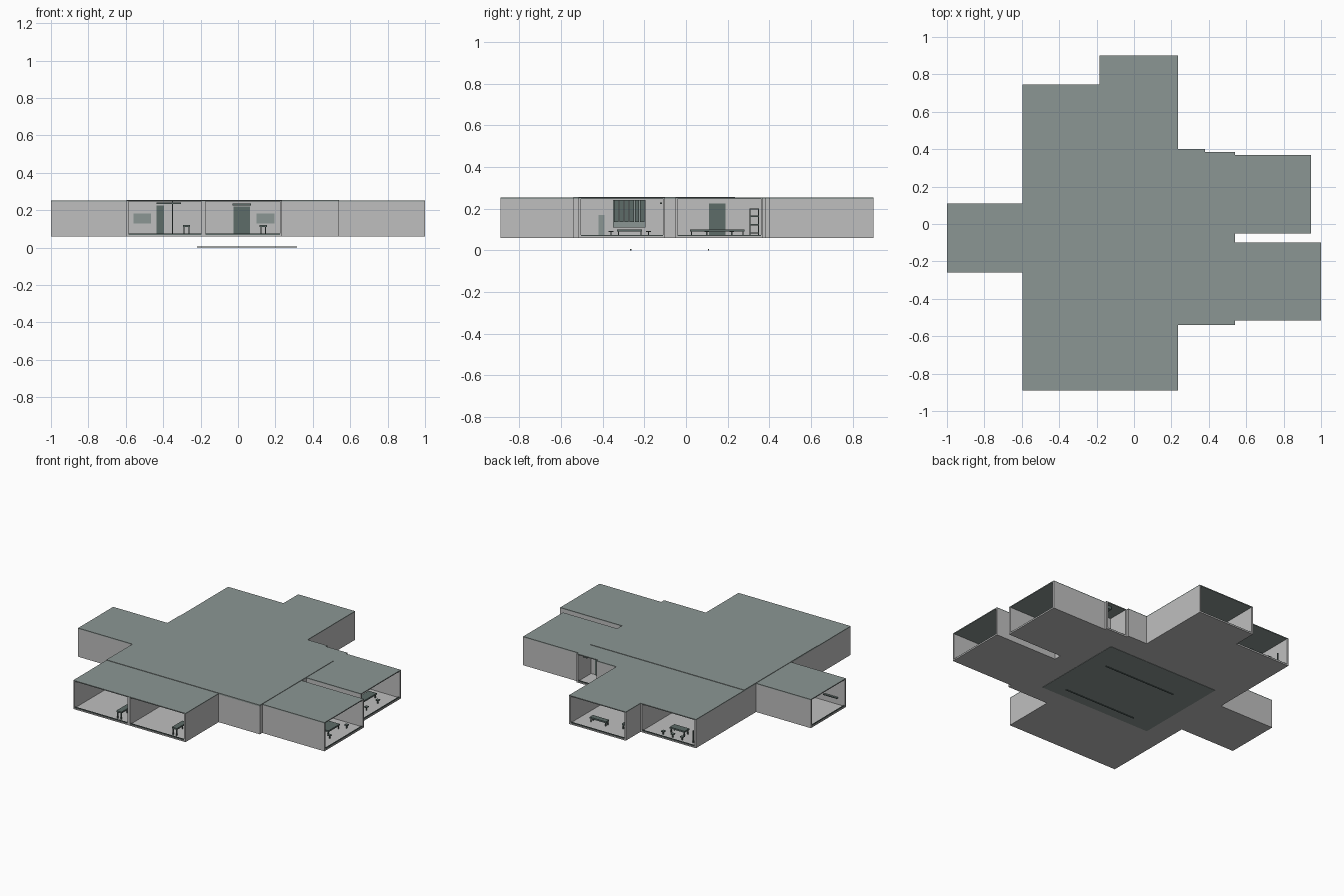
import bpy
import bmesh
from mathutils import Vector

if "Cube" in bpy.data.objects:
    bpy.data.objects.remove(bpy.data.objects["Cube"])


def material(name, r, g, b):
    m = bpy.data.materials.new(name)
    m.use_nodes = True
    m.diffuse_color = (r, g, b, 1)
    m.node_tree.nodes["Principled BSDF"].inputs["Base Color"].default_value = (r, g, b, 1)
    return m


WALL = material("light grey wall", 0.52, 0.52, 0.52)
ROOF = material("grey green roof", 0.26, 0.305, 0.295)
DARK = material("dark green grey", 0.11, 0.15, 0.14)

BASE, FLOOR, CEIL, TOP = 0.06, 0.068, 0.246, 0.252
T = 0.01  # wall thickness


def boxes(name, mat, parts):
    """One object from boxes given as (x0, x1, y0, y1, z0, z1)."""
    bm = bmesh.new()
    for x0, x1, y0, y1, z0, z1 in parts:
        lo, hi = Vector((x0, y0, z0)), Vector((x1, y1, z1))
        made = bmesh.ops.create_cube(bm, size=1)["verts"]
        bmesh.ops.scale(bm, vec=hi - lo, verts=made)
        bmesh.ops.translate(bm, vec=(lo + hi) / 2, verts=made)
    mesh = bpy.data.meshes.new(name)
    bm.to_mesh(mesh)
    bm.free()
    mesh.materials.append(mat)
    ob = bpy.data.objects.new(name, mesh)
    bpy.context.scene.collection.objects.link(ob)
    return ob


def room(name, x0, x1, y0, y1, opening, top=TOP):
    """Floor, walls and roof, with one end left open."""
    sides = {
        "west": (x0, x0 + T, y0, y1), "east": (x1 - T, x1, y0, y1),
        "south": (x0, x1, y0, y0 + T), "north": (x0, x1, y1 - T, y1),
    }
    lips = {
        "west": (x0 + 0.004, x0 + 0.01, y0 + T, y1 - T),
        "east": (x1 - 0.01, x1 - 0.004, y0 + T, y1 - T),
        "south": (x0 + T, x1 - T, y0 + 0.004, y0 + 0.01),
        "north": (x0 + T, x1 - T, y1 - 0.01, y1 - 0.004),
    }
    parts = [(x0, x1, y0, y1, BASE, FLOOR)]
    parts += [s + (FLOOR, CEIL) for k, s in sides.items() if k != opening]
    boxes(name + "_shell", WALL, parts)
    boxes(name + "_roof", ROOF, [(x0, x1, y0, y1, CEIL, top)])
    if opening:
        boxes(name + "_sill", DARK, [lips[opening] + (FLOOR, FLOOR + 0.006)])


def table(name, x, y, sx, sy, top=0.105):
    """Slab top on four legs, centred on x and y."""
    leg = 0.006
    parts = [(x - sx / 2, x + sx / 2, y - sy / 2, y + sy / 2, top - 0.01, top)]
    for i in (-1, 1):
        for j in (-1, 1):
            cx, cy = x + i * (sx / 2 - leg), y + j * (sy / 2 - leg)
            parts.append((cx - leg / 2, cx + leg / 2, cy - leg / 2, cy + leg / 2, FLOOR, top - 0.01))
    boxes(name, DARK, parts)


def stool(name, x, y):
    boxes(name, DARK, [
        (x - 0.011, x + 0.011, y - 0.011, y + 0.011, 0.088, 0.093),
        (x - 0.003, x + 0.003, y - 0.003, y + 0.003, FLOOR, 0.088)])


# Rooms around the core
W, M, E, C = -0.595, -0.185, 0.235, 0.54
room("front_right_room", W, M, -0.89, -0.54, "south")
room("front_left_room", M, E, -0.89, -0.54, "south")
room("left_front_room", C, 1.0, -0.515, -0.10, "east")
room("left_back_room", C, 0.945, -0.05, 0.37, "east")
room("right_room", -1.0, W, -0.26, 0.11, "west")
room("back_right_room", W, M, 0.235, 0.745, "north")
room("back_left_room", M, E, 0.235, 0.90, "north")
room("core", W, C, -0.54, 0.235, None, 0.255)

# Entrance between the back and left rooms
room("entrance", 0.38, C, 0.235, 0.385, "north")
room("entrance_store", E, 0.38, 0.235, 0.40, None)
boxes("entrance_lamp", DARK, [(0.48, 0.51, 0.33, 0.36, 0.225, CEIL)])
boxes("entrance_door", DARK, [(0.42, 0.50, 0.245, 0.249, FLOOR, 0.22)])

# Underside panel and ground rails
boxes("underside_panel", ROOF, [(-0.445, 0.38, -0.41, 0.235, BASE - 0.002, BASE + 0.002)])
boxes("ground_rails", DARK, [(-0.22, 0.315, y - 0.003, y + 0.003, 0, 0.007) for y in (-0.265, 0.108)])

# Doors, windows and fittings of the front rooms
back = -0.55
boxes("front_doors", DARK, [
    (-0.435, -0.395, back - 0.006, back, FLOOR, 0.225),
    (-0.025, 0.065, back - 0.006, back, FLOOR, 0.22)])
boxes("front_door_heads", DARK, [
    (-0.435, -0.305, back - 0.03, back, 0.232, 0.242),
    (-0.03, 0.07, back - 0.01, back, 0.225, 0.235)])
boxes("front_windows", ROOF, [
    (x, x + 0.046, back - 0.004, back, 0.128, 0.182) for x in (-0.56, -0.512, 0.10, 0.148)])
boxes("front_post", DARK, [(-0.354, -0.348, -0.58, -0.574, FLOOR, CEIL)])
table("front_right_bench", -0.275, -0.81, 0.038, 0.11, 0.12)
table("front_left_bench", 0.135, -0.81, 0.038, 0.11, 0.12)

# Fittings of the left front room
inner = C + T
boxes("left_front_door", ROOF, [(inner, inner + 0.006, -0.42, -0.39, FLOOR, 0.17)])
boxes("hanging_curtain", DARK, [
    (inner, inner + 0.02, y, y + 0.02, 0.135, 0.242) for y in (-0.345, -0.32, -0.295, -0.27, -0.245, -0.22)])
boxes("curtain_backing", ROOF, [(inner, inner + 0.008, -0.35, -0.195, 0.11, 0.242)])
table("left_front_table", 0.86, -0.27, 0.08, 0.12, 0.10)
for i, y in enumerate((-0.36, -0.18)):
    stool("left_front_stool_%d" % i, 0.93, y)
boxes("left_front_rail", DARK, [(0.60, 0.95, -0.125, -0.115, 0.222, 0.23)])

# Fittings of the left back room
boxes("left_back_door", DARK, [(inner, inner + 0.006, 0.11, 0.19, FLOOR, 0.225)])
table("left_back_table", 0.80, 0.15, 0.06, 0.26, 0.10)
for i, y in enumerate((0.10, 0.22)):
    stool("left_back_stool_%d" % i, 0.88, y)
boxes("shelf_unit", DARK, [(0.60, 0.66, 0.305, 0.35, z, z + 0.006) for z in (0.08, 0.12, 0.16, 0.195)]
      + [(0.60, 0.66, y, y + 0.004, FLOOR, 0.20) for y in (0.305, 0.346)])

# Fittings of the back rooms
boxes("back_doors", DARK, [(x, x + 0.08, 0.245, 0.251, FLOOR, 0.22) for x in (-0.43, -0.02)])
table("back_right_table", -0.40, 0.64, 0.11, 0.05, 0.105)
for i, x in enumerate((-0.47, -0.40, -0.33)):
    stool("back_right_stool_%d" % i, x, 0.71)
boxes("back_right_post", DARK, [(-0.55, -0.544, 0.70, 0.706, FLOOR, 0.15)])
table("back_left_bench", 0.08, 0.80, 0.12, 0.035, 0.10)
table("back_left_table", -0.11, 0.74, 0.06, 0.10, 0.105)

# Fittings of the right room
boxes("right_room_door", DARK, [(W - T - 0.006, W - T, -0.12, -0.04, FLOOR, 0.22)])
boxes("right_room_shelf", DARK, [(-0.95, -0.85, -0.25, -0.235, 0.11, 0.116)])
